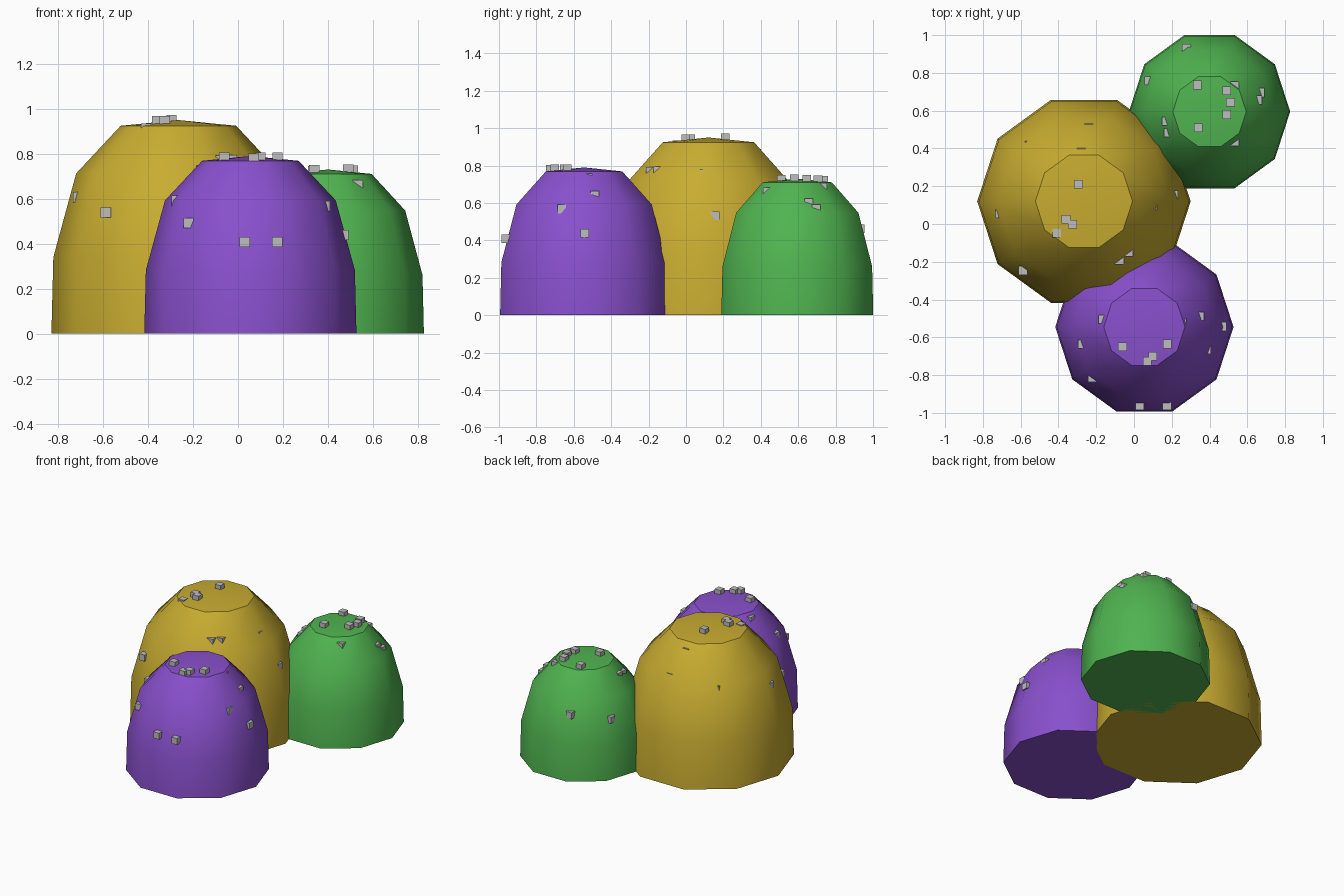
import bpy, bmesh, math
from mathutils import Vector

if "Cube" in bpy.data.objects:
    bpy.data.objects.remove(bpy.data.objects["Cube"])

SIDES = 10
CUBE = 0.046
# dome profile: (radius fraction, height fraction)
PROFILE = [(1, 0), (0.985, 0.357), (0.805, 0.75), (0.455, 0.973), (0, 1)]


def material(name, rgb):
    m = bpy.data.materials.new(name)
    m.diffuse_color = (*rgb, 1)
    m.use_nodes = True
    m.node_tree.nodes["Principled BSDF"].inputs["Base Color"].default_value = m.diffuse_color
    return m


def add_object(name, bm, mat):
    bmesh.ops.recalc_face_normals(bm, faces=bm.faces)
    mesh = bpy.data.meshes.new(name)
    bm.to_mesh(mesh)
    bm.free()
    mesh.materials.append(mat)
    ob = bpy.data.objects.new(name, mesh)
    bpy.context.collection.objects.link(ob)
    return ob


def dome(name, cx, cy, radius, height, mat):
    """Ten-sided mound with a closed base and a crisp rim round its cap."""
    bm = bmesh.new()
    rings = []
    for r, h in PROFILE[:-1]:
        rings.append([bm.verts.new((cx + radius * r * math.cos(math.tau * i / SIDES),
                                    cy + radius * r * math.sin(math.tau * i / SIDES),
                                    height * h)) for i in range(SIDES)])
    apex = bm.verts.new((cx, cy, height))
    bm.faces.new(rings[0][::-1])
    for i in range(SIDES):
        j = (i + 1) % SIDES
        for lo, hi in zip(rings, rings[1:]):
            bm.faces.new((lo[i], lo[j], hi[j], hi[i]))
        bm.faces.new((rings[-1][i], rings[-1][j], apex))
    ob = add_object(name, bm, mat)
    bpy.ops.object.select_all(action='DESELECT')
    ob.select_set(True)
    bpy.context.view_layer.objects.active = ob
    bpy.ops.object.shade_smooth_by_angle(angle=math.radians(39))


def surface(dx, dy, radius, height):
    """Height and outward normal of the mound at an offset from its axis."""
    apothem = math.cos(math.pi / SIDES)
    angles = [math.tau * (i + 0.5) / SIDES for i in range(SIDES)]
    a = max(angles, key=lambda t: dx * math.cos(t) + dy * math.sin(t))
    d = (dx * math.cos(a) + dy * math.sin(a)) / (apothem * radius)
    for (r0, h0), (r1, h1) in zip(PROFILE, PROFILE[1:]):
        if d >= r1:
            z = height * (h0 + (h1 - h0) * (r0 - d) / (r0 - r1))
            run, rise = (r0 - r1) * radius * apothem, (h1 - h0) * height
            return z, Vector((rise * math.cos(a), rise * math.sin(a), run)).normalized()


def pebbles(name, cx, cy, radius, height, spots, mat):
    """Small upright cubes, grouped by how deep they sink into the mound."""
    bm = bmesh.new()
    for sink, points in spots.items():
        for x, y in points:
            z, n = surface(x - cx, y - cy, radius, height)
            c = Vector((x, y, z)) - n * sink
            made = bmesh.ops.create_cube(bm, size=CUBE)
            bmesh.ops.translate(bm, verts=made["verts"], vec=c)
    add_object(name, bm, mat)


grey = material("pebble grey", (0.51, 0.51, 0.51))

# sink depths: cap and wall cubes stand proud, slope cubes are part buried
PROUD, BURIED, DEEP = -0.008, 0.016, 0.029

mounds = [
    ("yellow", (0.578, 0.413, 0.030), (-0.265, 0.12, 0.565, 0.95), {
        PROUD: [(-0.295, 0.21), (-0.36, 0.025), (-0.325, 0.0), (-0.583, -0.24)],
        BURIED: [(-0.41, -0.05), (-0.02, -0.16), (-0.07, -0.20), (-0.725, 0.05), (0.225, 0.16)],
        DEEP: [(-0.24, 0.53), (-0.28, 0.40), (-0.57, 0.44), (0.12, 0.09)]}),
    ("purple", (0.25, 0.080, 0.61), (0.055, -0.545, 0.472, 0.79), {
        PROUD: [(-0.06, -0.65), (0.07, -0.725), (0.10, -0.70), (0.175, -0.635),
                (0.03, -0.955), (0.175, -0.955)],
        0.008: [(-0.225, -0.82), (0.475, -0.54)],
        BURIED: [(-0.175, -0.50), (0.36, -0.485), (0.40, -0.67), (-0.285, -0.64)],
        DEEP: [(0.275, -0.52)]}),
    ("green", (0.080, 0.456, 0.080), (0.40, 0.595, 0.427, 0.73), {
        PROUD: [(0.335, 0.735), (0.49, 0.705), (0.51, 0.645), (0.49, 0.58), (0.34, 0.51)],
        0.005: [(0.275, 0.935), (0.075, 0.76)],
        BURIED: [(0.16, 0.54), (0.17, 0.48), (0.54, 0.425), (0.54, 0.74),
                 (0.68, 0.70), (0.665, 0.66)]}),
]

for colour, rgb, shape, spots in mounds:
    dome(colour + "_mound", *shape, material("mound " + colour, rgb))
    pebbles(colour + "_pebbles", *shape, spots, grey)
